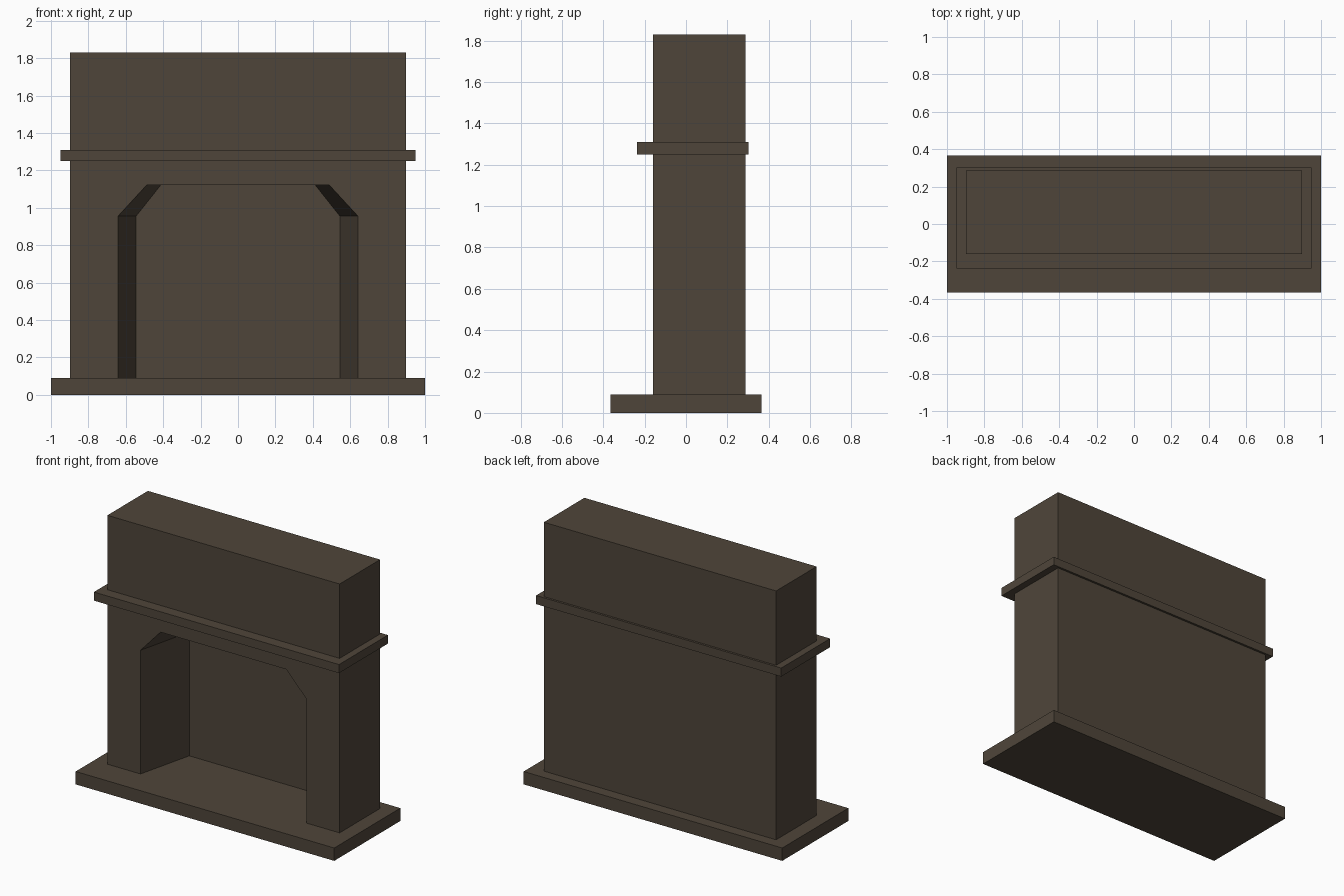
import bpy
import bmesh

if "Cube" in bpy.data.objects:
    bpy.data.objects.remove(bpy.data.objects["Cube"])

# One flat stone colour
stone = bpy.data.materials.new("dark brown stone")
stone.diffuse_color = (0.078, 0.060, 0.042, 1)
stone.use_nodes = True
stone.node_tree.nodes["Principled BSDF"].inputs["Base Color"].default_value = stone.diffuse_color


def finish(name, bm):
    bmesh.ops.recalc_face_normals(bm, faces=bm.faces)
    mesh = bpy.data.meshes.new(name)
    bm.to_mesh(mesh)
    bm.free()
    mesh.materials.append(stone)
    obj = bpy.data.objects.new(name, mesh)
    bpy.context.collection.objects.link(obj)
    return obj


def slab(name, half_x, y0, y1, z0, z1):
    bm = bmesh.new()
    bmesh.ops.create_cube(bm, size=1)
    for v in bm.verts:
        v.co.x *= 2 * half_x
        v.co.y = y1 if v.co.y > 0 else y0
        v.co.z = z1 if v.co.z > 0 else z0
    return finish(name, bm)


def mirrored(half):
    # complete a left-half (x, z) profile into a symmetric one
    return half + [(-x, z) for x, z in reversed(half)]


BASE, TOP = 0.09, 1.83
FRONT, RECESS, BACK = -0.16, 0.24, 0.287

# Hearth slab and mantel shelf
slab("hearth", 1.0, -0.365, 0.365, 0, BASE)
slab("mantel_shelf", 0.948, -0.238, 0.302, 1.25, 1.31)

# Chimney breast with a firebox opening that narrows toward the back
bm = bmesh.new()


def ring(profile, y):
    return [bm.verts.new((x, y, z)) for x, z in profile]


outline = mirrored([(-0.898, BASE), (-0.898, TOP)])
mouth = ring(mirrored([(-0.642, BASE), (-0.642, 0.955), (-0.487, 1.123)]), FRONT)
inner = ring(mirrored([(-0.545, BASE), (-0.545, 0.955), (-0.412, 1.123)]), RECESS)
front, back = ring(outline, FRONT), ring(outline, BACK)

bm.faces.new(front + mouth[::-1])      # front with opening cut out
bm.faces.new(back)                     # rear wall
bm.faces.new(inner)                    # firebox back
for a, b in ((front, back), (mouth, inner)):
    for i in range(len(a) - 1):
        bm.faces.new((a[i], a[i + 1], b[i + 1], b[i]))
# U-shaped underside around the firebox
bm.faces.new((front[0], mouth[0], inner[0], inner[-1], mouth[-1], front[-1], back[-1], back[0]))
finish("chimney_breast", bm)
